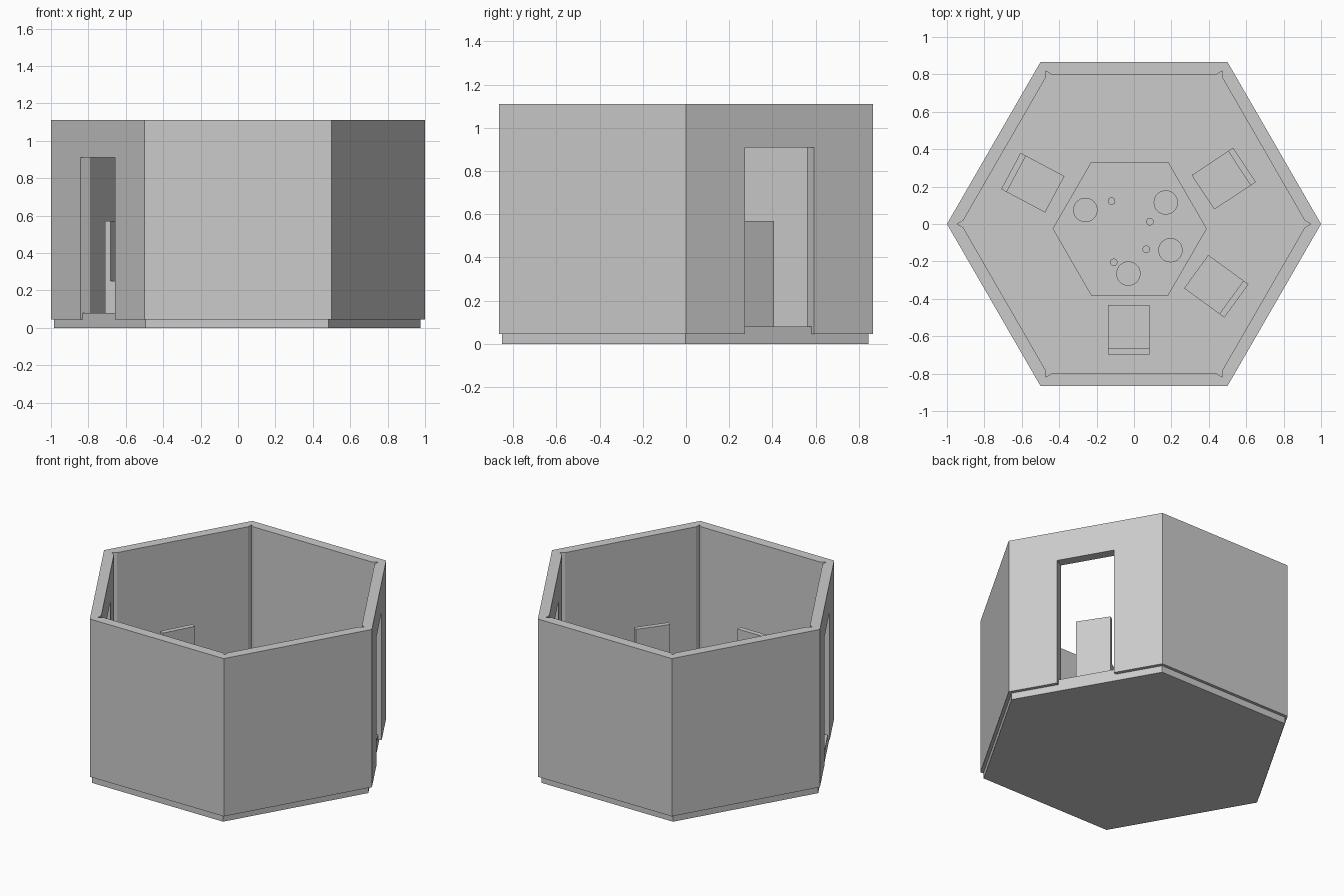
import bpy, bmesh
from math import radians, cos, sin, sqrt
from mathutils import Matrix, Vector

cube = bpy.data.objects.get("Cube")
if cube:
    bpy.data.objects.remove(cube, do_unlink=True)

grey = bpy.data.materials.new("plain grey")
grey.use_nodes = True
colour = (0.6, 0.6, 0.6, 1)
grey.diffuse_color = colour
grey.node_tree.nodes["Principled BSDF"].inputs["Base Color"].default_value = colour

FLOOR_TOP, WALL_BASE, WALL_TOP, DOOR_TOP = 0.08, 0.045, 1.11, 0.91
TABLE_TOP, SEAT_TOP, BACK_TOP = 0.36, 0.25, 0.57


def finish(name, bm):
    bmesh.ops.recalc_face_normals(bm, faces=bm.faces)
    mesh = bpy.data.meshes.new(name)
    bm.to_mesh(mesh)
    bm.free()
    mesh.materials.append(grey)
    obj = bpy.data.objects.new(name, mesh)
    bpy.context.collection.objects.link(obj)
    return obj


def prism(name, outline, z0, z1, matrix=Matrix()):
    """Extrude a flat outline from z0 to z1."""
    bm = bmesh.new()
    face = bm.faces.new([bm.verts.new((x, y, z0)) for x, y in outline])
    up = bmesh.ops.extrude_face_region(bm, geom=[face], use_keep_orig=True)
    top = [v for v in up["geom"] if isinstance(v, bmesh.types.BMVert)]
    bmesh.ops.translate(bm, verts=top, vec=(0, 0, z1 - z0))
    bm.transform(matrix)
    return finish(name, bm)


def polygon(radius, sides=6, cx=0, cy=0):
    steps = [radians(360 / sides * i) for i in range(sides)]
    return [(cx + radius * cos(a), cy + radius * sin(a)) for a in steps]


def box(x0, x1, y0, y1):
    return [(x0, y0), (x1, y0), (x1, y1), (x0, y1)]


# Floor slab, set in slightly from the walls
prism("floor", polygon(0.98, 6, -0.005, -0.003), 0, FLOOR_TOP)

# Wall ring: each inner corner has a small notch pointing outward
inner_radius, notch, tip = 0.80 * 2 / sqrt(3), 0.02, 0.945
corners = [Vector(p) for p in polygon(inner_radius)]
bm = bmesh.new()
rings = []
for z in (WALL_BASE, WALL_TOP):
    outer = [bm.verts.new((x, y, z)) for x, y in polygon(1)]
    inner = []
    for i, c in enumerate(corners):
        before = c + (corners[i - 1] - c).normalized() * notch
        after = c + (corners[(i + 1) % 6] - c).normalized() * notch
        inner.append([bm.verts.new((*p, z)) for p in (before, c.normalized() * tip, after)])
    for i in range(6):
        j = (i + 1) % 6
        bm.faces.new([outer[i], outer[j], inner[j][1], inner[j][0], inner[i][2], inner[i][1]])
    rings.append((outer, [v for group in inner for v in group]))
for low, high in zip(*rings):
    for i in range(len(low)):
        j = (i + 1) % len(low)
        bm.faces.new([low[i], low[j], high[j], high[i]])
walls = finish("walls", bm)

# Two facing doorways cut by one long block
cutter = prism("doorway_cutter", box(-1.5, 1.5, -0.185, 0.185), -0.2, DOOR_TOP,
               Matrix.Rotation(radians(30), 4, "Z"))
cutter.hide_render = True
cut = walls.modifiers.new("doorways", "BOOLEAN")
cut.operation, cut.solver, cut.object = "DIFFERENCE", "EXACT", cutter
bpy.context.view_layer.objects.active = walls
bpy.ops.object.modifier_apply(modifier=cut.name)
bpy.data.objects.remove(cutter, do_unlink=True)

# Table block
prism("table", polygon(0.412, 6, -0.023, -0.025), FLOOR_TOP, TABLE_TOP)

# Plates and cups
for x, y in ((-0.26, 0.075), (0.17, 0.115), (0.195, -0.14), (-0.03, -0.265)):
    prism("plate", polygon(0.065, 32, x, y), TABLE_TOP, TABLE_TOP + 0.01)
for x, y in ((-0.12, 0.122), (0.085, 0.012), (0.065, -0.135), (-0.108, -0.205)):
    prism("cup", polygon(0.02, 24, x, y), TABLE_TOP, TABLE_TOP + 0.05)

# Chairs: block seat with an upright back on the outward side
profile = [(-0.133, FLOOR_TOP), (0.133, FLOOR_TOP), (0.133, BACK_TOP),
           (0.1, BACK_TOP), (0.1, SEAT_TOP), (-0.133, SEAT_TOP)]
for name, x, y, angle in (("front_chair", -0.028, -0.565, -90),
                          ("right_chair", -0.541, 0.221, 152),
                          ("back_left_chair", 0.48, 0.243, 33.5),
                          ("front_left_chair", 0.44, -0.333, -36)):
    place = Matrix.Translation((x, y, 0)) @ Matrix.Rotation(radians(angle), 4, "Z")
    prism(name, profile, -0.11, 0.11, place @ Matrix.Rotation(radians(90), 4, "X"))
